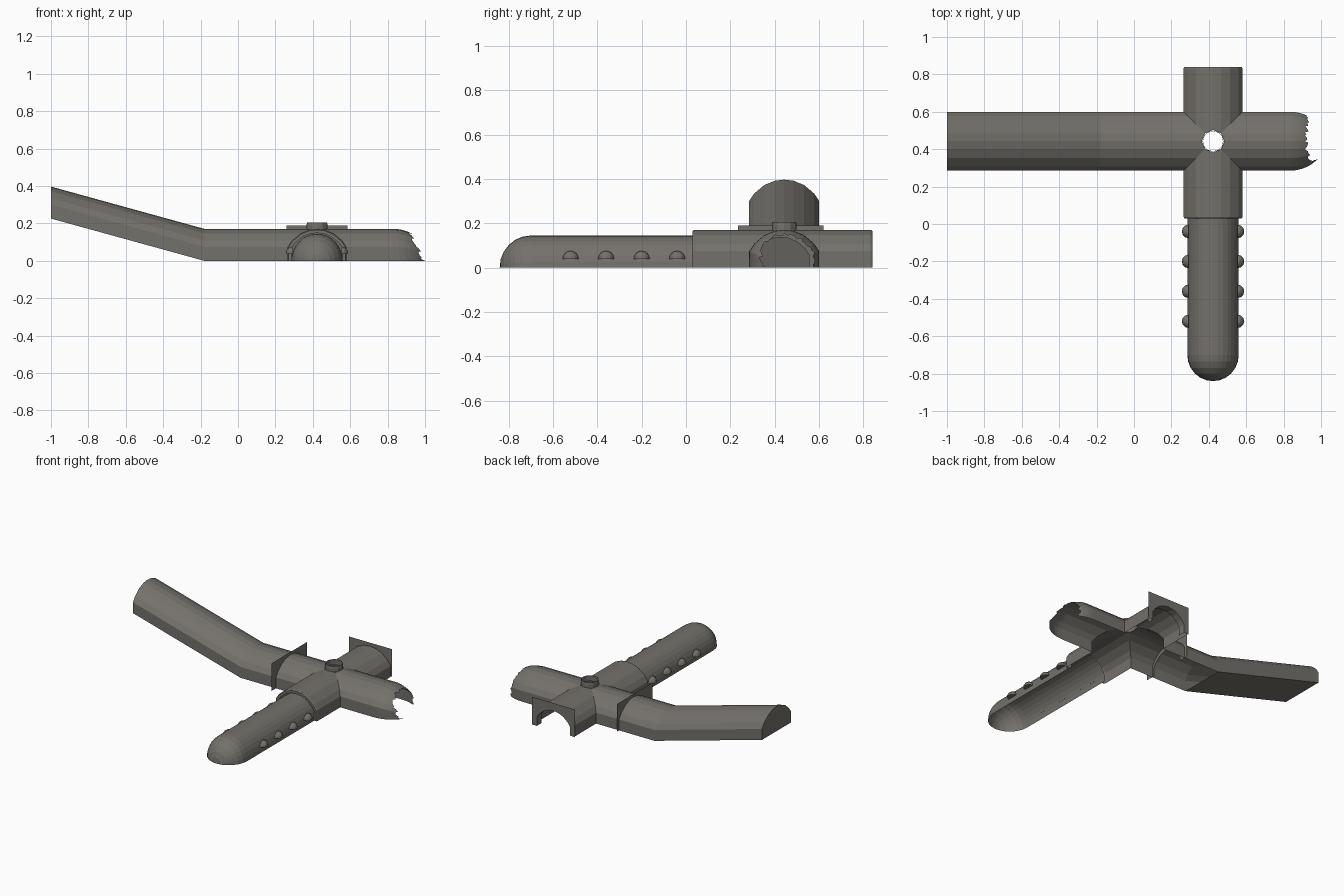
import bpy, bmesh, math, random
from mathutils import Matrix, Vector

if "Cube" in bpy.data.objects:
    bpy.data.objects.remove(bpy.data.objects["Cube"])

random.seed(4)
CX, CY = 0.4225, 0.4425          # centre of the crossing
R, ZC = 0.177, -0.006            # vault arc radius and centre height

grey = bpy.data.materials.new("warm grey")
grey.diffuse_color = (0.175, 0.165, 0.147, 1)
grey.use_nodes = True
grey.node_tree.nodes["Principled BSDF"].inputs["Base Color"].default_value = grey.diffuse_color


def finish(name, bm, recalc=True):
    bmesh.ops.remove_doubles(bm, verts=bm.verts, dist=1e-5)
    if recalc:
        bmesh.ops.recalc_face_normals(bm, faces=bm.faces)
    me = bpy.data.meshes.new(name)
    bm.to_mesh(me)
    bm.free()
    me.materials.append(grey)
    ob = bpy.data.objects.new(name, me)
    bpy.context.collection.objects.link(ob)
    return ob


def skin(bm, rings):
    """Quads between successive open rings of points."""
    vs = [[bm.verts.new(p) for p in r] for r in rings]
    for a, b in zip(vs, vs[1:]):
        for i in range(len(a) - 1):
            bm.faces.new((a[i], a[i + 1], b[i + 1], b[i]))
    return vs


# Tunnel cross-section: straight walls and a shallow vault
half = [0.1575, 0.135, 0.09, 0.0424]
us = [-u for u in half] + [0] + half[::-1]
vault = [(u, ZC + math.sqrt(R * R - u * u)) for u in us]
profile = [(-0.1575, 0)] + vault + [(0.1575, 0)]


def mitre(u):
    """Where an arm starts: on the groin line, or the rim of the roof hole."""
    return max(abs(u), math.sqrt(max(0, 0.06 ** 2 - u * u)))


def ring(s, dz=0.0, k=1.0):
    return [((mitre(u) if s is None else s), u * k, z * k + dz) for u, z in profile]


def turn(rings, deg):
    m = Matrix.Translation((CX, CY, 0)) @ Matrix.Rotation(math.radians(deg), 4, 'Z')
    return [[m @ Vector(p) for p in r] for r in rings]


# Left arm with raised ramp, closed floor and end
bm = bmesh.new()
vs = skin(bm, turn([ring(None), ring(CX + 0.18), ring(CX + 1, 0.226)], 180))
bm.faces.new(vs[2])
bm.faces.new((vs[1][0], vs[1][-1], vs[2][-1], vs[2][0]))
finish("ramp_tunnel", bm)

# Front and back arms with a softened rim turned inward
for name, deg, end, k in (("front_collar", -90, CY - 0.03, 0.87),
                          ("back_tunnel", 90, 0.84 - CY, 0.93)):
    bm = bmesh.new()
    skin(bm, turn([ring(None), ring(end - 0.008), ring(end, k=0.97), ring(end, k=k)], deg))
    finish(name, bm)

# Right arm
bm = bmesh.new()
skin(bm, turn([ring(None), ring(0.83 - CX)], 0))
finish("right_tunnel", bm)

# Rounded end of the right arm, broken open along a ragged edge
fine = []
for (u0, z0), (u1, z1) in zip(profile, profile[1:]):
    fine += [(u0 + (u1 - u0) * t / 5, z0 + (z1 - z0) * t / 5) for t in range(5)]
fine.append(profile[-1])
LEN, STEPS = 0.19, 5
limits = []
for i in range(len(fine)):
    f = i / (len(fine) - 1)
    x = 0.922 + 0.07 * max(0, 1 - f / 0.35) + 0.015 * max(0, f - 0.7) / 0.3
    limits.append(min(1.0, x + random.uniform(-0.012, 0.012)))
limits[0] = 1.0
rings = []
for k in range(STEPS + 1):
    row = []
    for (u, z), lim in zip(fine, limits):
        a = math.asin((lim - 0.83) / LEN) * k / STEPS
        row.append((0.83 + LEN * math.sin(a), CY + u * math.cos(a), z * math.cos(a)))
    rings.append(row)
bm = bmesh.new()
skin(bm, rings)
finish("broken_end", bm)

# Narrower round tunnel at the front with a domed end
arc = [(0.1375 * math.cos(math.pi * i / 16), 0.145 * math.sin(math.pi * i / 16))
       for i in range(17)]
stations = [(0.06, 1), (-0.70, 1)]
stations += [(-0.70 - 0.14 * math.sin(t * math.pi / 12), math.cos(t * math.pi / 12))
             for t in range(1, 7)]
bm = bmesh.new()
skin(bm, [[(CX + u * k, y, z * k) for u, z in arc] for y, k in stations])
bmesh.ops.dissolve_degenerate(bm, dist=1e-5, edges=bm.edges)
finish("front_tunnel", bm)

# Small hooded half domes along both sides of the front tunnel
for side in (-1, 1):
    for n in range(4):
        bm = bmesh.new()
        bmesh.ops.create_uvsphere(bm, u_segments=12, v_segments=8, radius=0.036)
        for no in ((0, 0, -1), (-side, 0, 0)):
            geom = bm.verts[:] + bm.edges[:] + bm.faces[:]
            bmesh.ops.bisect_plane(bm, geom=geom, plane_co=(0, 0, 0),
                                   plane_no=no, clear_outer=True)
        # close the flat underside only
        low = [e for e in bm.edges if e.is_boundary
               and all(abs(v.co.z) < 1e-4 for v in e.verts)]
        bmesh.ops.contextual_create(bm, geom=low)
        bmesh.ops.translate(bm, verts=bm.verts,
                            vec=(CX + side * 0.131, -0.04 - 0.16 * n, 0.04))
        finish("side_hood", bm)


# Flat upright panels with an arched doorway
def arch_panel(name, place, w, k):
    door = [(u * k, z * k) for u, z in profile]
    outer = []
    for u, z in door[1:-1]:
        outer.append((w * max(-1, min(1, u / door[-1][0])), 0.19))
    outer = [(-w, 0)] + outer + [(w, 0)]
    bm = bmesh.new()
    skin(bm, [[place(u, z) for u, z in outer], [place(u, z) for u, z in door]])
    finish(name, bm)


arch_panel("ramp_panel", lambda u, z: (0.09, 0.4275 + u, z), 0.193, 0.8)
arch_panel("back_panel", lambda u, z: (CX + u, 0.84, z), 0.163, 0.8)

# Lip inside the back doorway
bm = bmesh.new()
skin(bm, turn([ring(0.84 - CY, k=0.8), ring(0.79 - CY, k=0.8)], 90))
finish("back_door_lip", bm)

# Open collar standing in the roof hole
bm = bmesh.new()
circle = [(math.cos(i * math.pi / 6), math.sin(i * math.pi / 6)) for i in range(13)]
skin(bm, [[(CX + r * c, CY + r * s, z) for c, s in circle]
          for r, z in ((0.056, 0.165), (0.056, 0.19), (0.054, 0.205))])
finish("roof_collar", bm)
